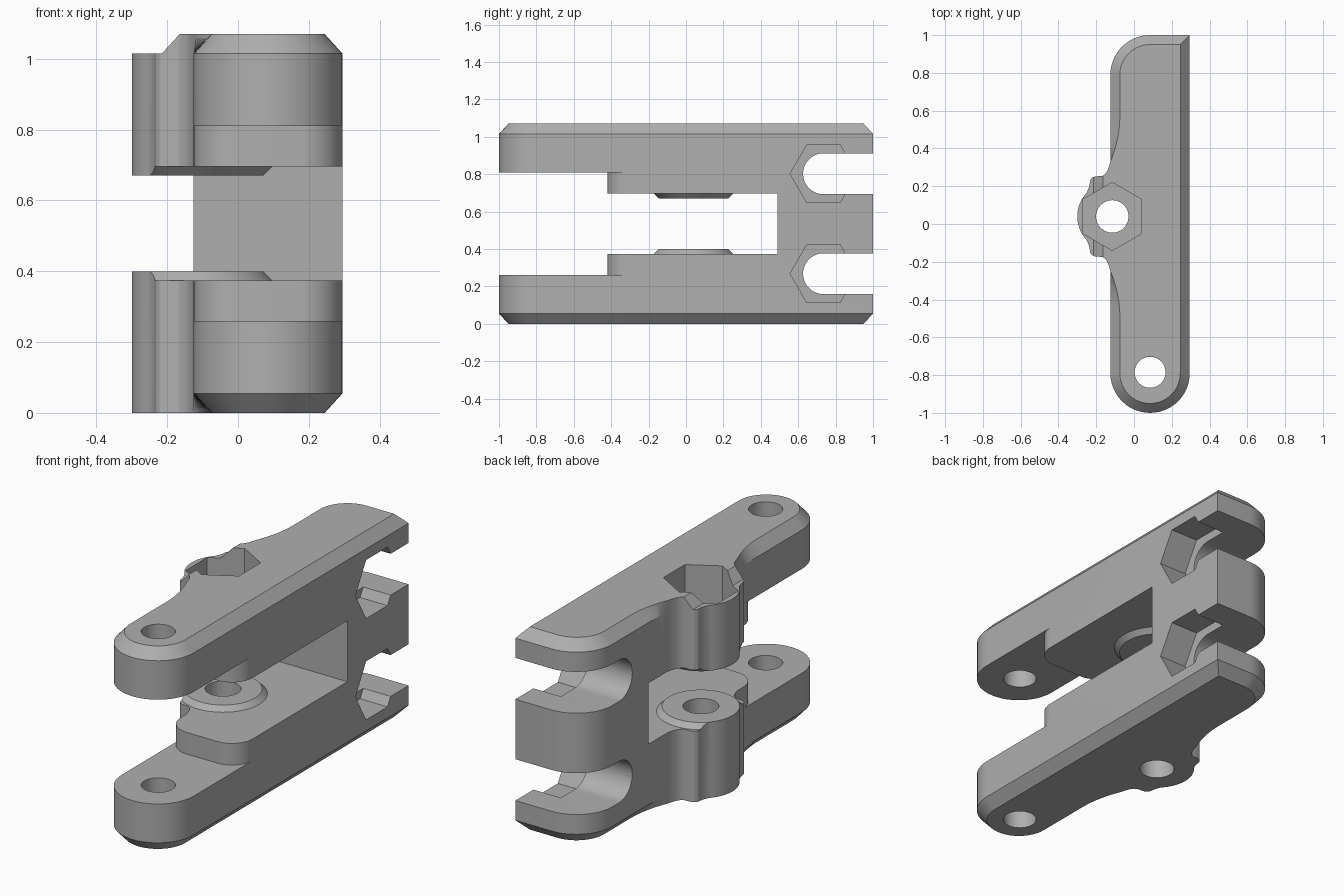
import bpy, bmesh
from math import sin, cos, pi, radians

cube = bpy.data.objects.get("Cube")
if cube:
    bpy.data.objects.remove(cube, do_unlink=True)

HEIGHT, CHAMFER, BEVEL_Z = 1.07, 0.05, 0.055
MID = HEIGHT / 2
HUB_X, HUB_Y, HUB_R = -0.115, 0.04, 0.185
LEFT, RIGHT = -0.125, 0.295
BAR_X, BAR_R, END_Y = 0.085, 0.21, 0.79

grey = bpy.data.materials.new("plain_grey")
grey.use_nodes = True
colour = (0.43, 0.43, 0.43, 1)
grey.diffuse_color = colour
grey.node_tree.nodes["Principled BSDF"].inputs["Base Color"].default_value = colour


def arc(cx, cy, r, a0, a1, n):
    angles = [radians(a0 + (a1 - a0) * i / n) for i in range(n + 1)]
    return [(cx + r * cos(a), cy + r * sin(a)) for a in angles]


def loft(name, rings):
    """Closed solid through rings of equal point count."""
    bm = bmesh.new()
    loops = [[bm.verts.new(p) for p in ring] for ring in rings]
    n = len(loops[0])
    for a, b in zip(loops, loops[1:]):
        for i in range(n):
            j = (i + 1) % n
            bm.faces.new((a[i], a[j], b[j], b[i]))
    bm.faces.new(loops[0][::-1])
    bm.faces.new(loops[-1])
    bmesh.ops.recalc_face_normals(bm, faces=bm.faces)
    mesh = bpy.data.meshes.new(name)
    bm.to_mesh(mesh)
    bm.free()
    mesh.materials.append(grey)
    ob = bpy.data.objects.new(name, mesh)
    bpy.context.collection.objects.link(ob)
    return ob


def prism(name, pts, lo, hi, axis="z"):
    place = {"z": lambda u, v, w: (u, v, w),
             "x": lambda u, v, w: (w, u, v),
             "y": lambda u, v, w: (u, w, v)}[axis]
    return loft(name, [[place(u, v, w) for u, v in pts] for w in (lo, hi)])


def cut(target, cutter):
    cutter.hide_render = True
    mod = target.modifiers.new("cut", "BOOLEAN")
    mod.operation, mod.solver, mod.object = "DIFFERENCE", "EXACT", cutter
    bpy.context.view_layer.objects.active = target
    bpy.ops.object.modifier_apply(modifier=mod.name)
    bpy.data.objects.remove(cutter, do_unlink=True)


# Body outline paired with its chamfered inner outline
def both(cx, cy, a0, a1):
    return list(zip(arc(cx, cy, BAR_R, a0, a1, 24),
                    arc(cx, cy, BAR_R - CHAMFER, a0, a1, 24)))


def mirrored(points):
    return [(x, 2 * HUB_Y - y) for x, y in reversed(points)]


fade_outer, fade_inner = [], []
for i in range(13):
    t = i / 12
    y = 0.57 - 0.24 * t
    fade_outer.append((LEFT, y))
    fade_inner.append((LEFT + CHAMFER * (1 - t * t), y))
neck = [(-0.132, 0.305), (-0.141, 0.282), (-0.153, 0.264), (-0.168, 0.254),
        (-0.205, 0.252), (-0.222, 0.245), (-0.232, 0.232), (-0.235, 0.21),
        (-0.24, 0.19)]
hub = arc(HUB_X, HUB_Y, HUB_R, 137, 223, 20)
side = neck + hub + mirrored(neck)

pairs = [((RIGHT, 1), (RIGHT - CHAMFER, 1 - CHAMFER))]
pairs += both(BAR_X, END_Y, 90, 180)
pairs += zip(fade_outer, fade_inner)
pairs += zip(side, side)
pairs += zip(mirrored(fade_outer), mirrored(fade_inner))
pairs += both(BAR_X, -END_Y, 180, 360)
levels = [(0, 1), (BEVEL_Z, 0), (HEIGHT - BEVEL_Z, 0), (HEIGHT, 1)]
body = loft("hinge_body", [[(*p[k], z) for p in pairs] for z, k in levels])

# Lowered shelf on the top of the hub
cut(body, prism("hub_shelf_cutter",
                [(-0.6, 1.015), (-0.215, 1.015), (-0.11, 1.13), (-0.6, 1.13)],
                -0.25, 0.3, "y"))

# Central gap, leaving a conical boss on each arm
gap = prism("gap_cutter", [(-1, -1.2), (1, -1.2), (1, 0.49), (-1, 0.49)],
            MID - 0.161, MID + 0.161)
for s in (-1, 1):
    boss = loft("boss", [[(x, y, MID + s * dz) for x, y in arc(HUB_X, HUB_Y, r, 0, 354.375, 63)]
                         for dz, r in ((0.186, 0.237), (0.135, 0.186))])
    cut(gap, boss)
cut(body, gap)

# Wider opening at the front with rounded step walls
step = [(-0.6, -1.2), (0.6, -1.2), (0.6, -0.3)]
step += arc(0.175, -0.3, 0.12, 0, -90, 16)
step += arc(-0.005, -0.3, 0.12, -90, -180, 16)
step += [(-0.6, -0.3)]
cut(body, prism("front_step_cutter", step, MID - 0.275, MID + 0.275))

# Vertical holes through both arms
for x, y, r in ((HUB_X, HUB_Y, 0.086), (BAR_X, -END_Y + 0.005, 0.082)):
    cut(body, prism("hole_cutter", arc(x, y, r, 0, 352.5, 47), -0.2, 1.3))

# Hexagonal nut pocket on the top
cut(body, prism("top_nut_cutter", arc(HUB_X, HUB_Y, 0.18, 30, 330, 5), 0.83, 1.3))

# Open bolt slots at the back, with nut pockets on one side
for z in (MID - 0.267, MID + 0.267):
    slot = arc(0.735, z, 0.109, 90, 270, 32) + [(1.2, z - 0.109), (1.2, z + 0.109)]
    cut(body, prism("slot_cutter", slot, -0.7, 0.7, "x"))
    cut(body, prism("side_nut_cutter", arc(0.735, z, 0.178, 0, 300, 5),
                    RIGHT - 0.16, 0.7, "x"))

# Smooth curved walls, crisp edges
bpy.ops.object.select_all(action="DESELECT")
body.select_set(True)
bpy.context.view_layer.objects.active = body
bpy.ops.object.shade_smooth_by_angle(angle=radians(25))
